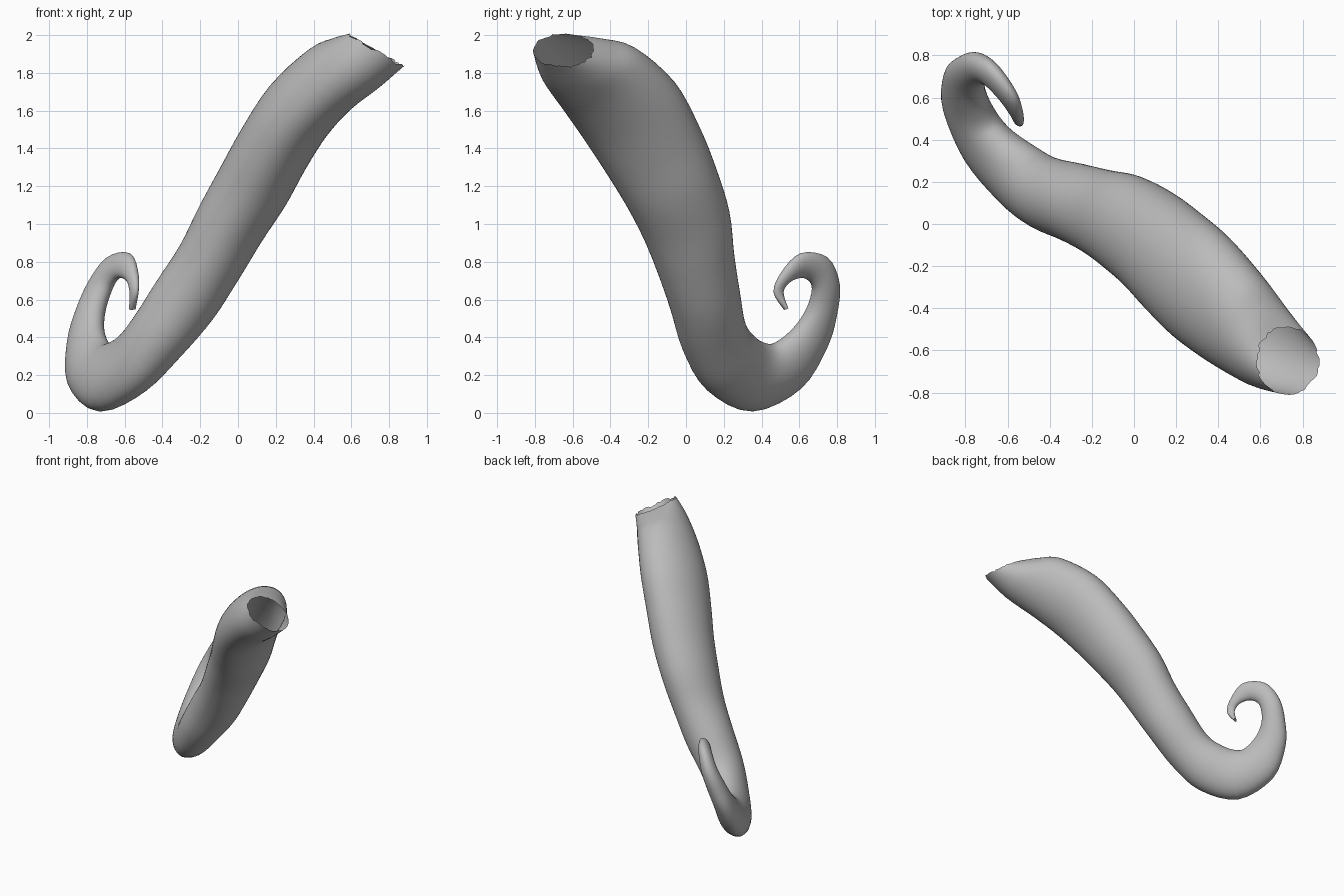
import bpy
import bmesh
import math
import random
from mathutils import Vector

random.seed(4)
SIDES = 56
STEPS = 4

if "Cube" in bpy.data.objects:
    bpy.data.objects.remove(bpy.data.objects["Cube"], do_unlink=True)

# Centre line from the torn opening to the curled tip: x, y, z, depth, width
STATIONS = [
    (.73, -.65, 1.92, .16, .17), (.62, -.57, 1.85, .21, .18),
    (.48, -.45, 1.76, .26, .19), (.32, -.3, 1.6, .29, .2),
    (.19, -.18, 1.4, .28, .2), (.08, -.08, 1.2, .26, .2),
    (-.04, 0, 1, .24, .19), (-.15, .05, .8, .21, .18),
    (-.28, .1, .6, .19, .18), (-.43, .15, .4, .18, .16),
    (-.56, .24, .26, .19, .14), (-.7, .38, .19, .19, .12),
    (-.785, .54, .25, .16, .1), (-.805, .66, .4, .12, .08),
    (-.78, .72, .54, .09, .07), (-.73, .74, .67, .08, .06),
    (-.67, .7, .76, .08, .05), (-.6, .61, .78, .07, .04),
    (-.56, .53, .72, .04, .03), (-.55, .49, .64, .03, .02),
    (-.56, .53, .55, .01, .02),
]
# The section rolls from the body axis to the axis of the curl
BODY_AXIS = Vector((.86, 0, -.5))
CURL_AXIS = Vector((.74, .57, -.36))
OPENING_NORMAL = Vector((-.5, 0, -.86))
OPENING_PULL = {0: 50, 1: .8}


def make_ring(centre, tangent, axis, depth, width):
    """Ellipse of points across the centre line."""
    tangent = tangent.normalized()
    across = (axis - tangent * axis.dot(tangent)).normalized()
    up = tangent.cross(across)
    angles = [math.tau * i / SIDES for i in range(SIDES)]
    return [centre + across * (width * math.cos(t)) + up * (depth * math.sin(t))
            for t in angles]


def spline(p, q, r, s, t):
    """Smooth curve from q to r."""
    return q + (r - p) * (t / 2) + (p * 2 - q * 5 + r * 4 - s) * (t * t / 2) \
        + (q * 3 - p - r * 3 + s) * (t ** 3 / 2)


def key_rings():
    centres = [Vector(row[:3]) for row in STATIONS]
    last = len(centres) - 1
    rings = []
    for i, row in enumerate(STATIONS):
        tangent = centres[min(i + 1, last)] - centres[max(i - 1, 0)]
        tangent = tangent.normalized() + OPENING_NORMAL * OPENING_PULL.get(i, 0)
        axis = BODY_AXIS.lerp(CURL_AXIS, max(0, min(1, (i - 7) / 4)))
        rings.append(make_ring(centres[i], tangent, axis, row[3], row[4]))
    return rings


def smooth_rings(keys):
    last = len(keys) - 1
    rings = []
    for i in range(last):
        four = [keys[max(0, min(last, i + k))] for k in (-1, 0, 1, 2)]
        for step in range(STEPS):
            rings.append([spline(*points, step / STEPS) for points in zip(*four)])
    rings.append(keys[last])
    return rings


# Grey skin
skin = bpy.data.materials.new("grey_skin")
skin.use_nodes = True
colour = (.5, .5, .5, 1)
skin.diffuse_color = colour
skin.node_tree.nodes["Principled BSDF"].inputs["Base Color"].default_value = colour

# Hollow tail, open at the top
rings = smooth_rings(key_rings())
# Ragged rim
rings[0] = [p + (q - p).normalized() * random.uniform(-.01, .01)
            for p, q in zip(rings[0], rings[1])]

bm = bmesh.new()
loops = [[bm.verts.new(p) for p in ring] for ring in rings]
for upper, lower in zip(loops, loops[1:]):
    for i in range(SIDES):
        j = (i + 1) % SIDES
        bm.faces.new((upper[i], upper[j], lower[j], lower[i]))
# Closed tip
bm.faces.new(loops[-1])
bmesh.ops.recalc_face_normals(bm, faces=bm.faces)
mesh = bpy.data.meshes.new("tail")
bm.to_mesh(mesh)
bm.free()
mesh.materials.append(skin)

tail = bpy.data.objects.new("tail", mesh)
bpy.context.collection.objects.link(tail)
bpy.context.view_layer.objects.active = tail
tail.select_set(True)
bpy.ops.object.shade_smooth_by_angle(angle=math.radians(60))
